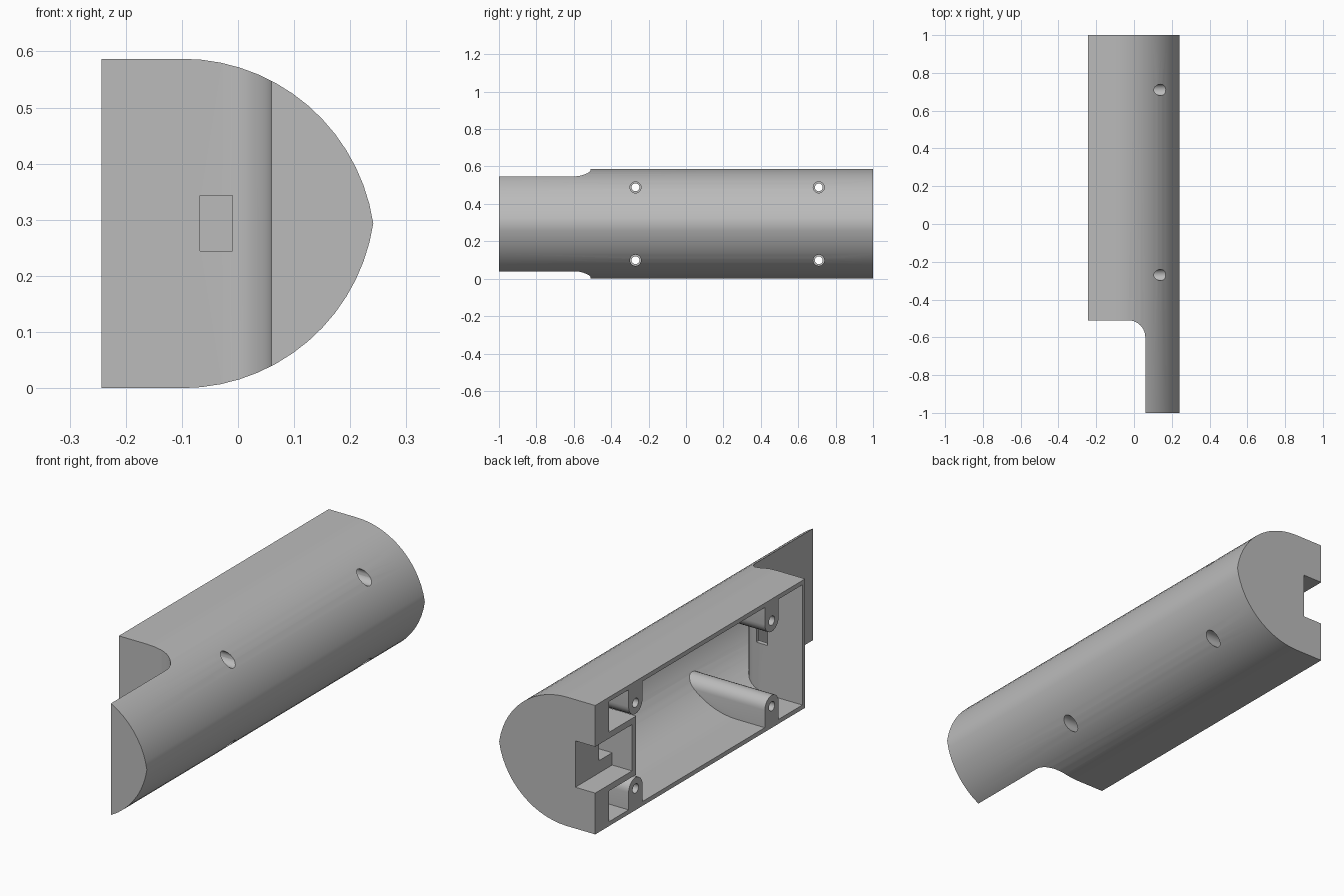
import bpy, bmesh, math
from mathutils import Vector

if "Cube" in bpy.data.objects:
    bpy.data.objects.remove(bpy.data.objects["Cube"], do_unlink=True)

HEIGHT, OPEN_X, WALL = 0.587, -0.243, 0.02
MID = HEIGHT / 2

plastic = bpy.data.materials.new("grey_plastic")
plastic.use_nodes = True
plastic.diffuse_color = (0.5, 0.5, 0.5, 1)
plastic.node_tree.nodes["Principled BSDF"].inputs["Base Color"].default_value = (0.5, 0.5, 0.5, 1)


def prism(name, pts, axis, lo, hi):
    """Extrude a 2D outline along an axis; the outline uses the other two axes in order."""
    def place(p, d):
        v = list(p)
        v.insert("xyz".index(axis), d)
        return Vector(v)
    bm = bmesh.new()
    a = [bm.verts.new(place(p, lo)) for p in pts]
    b = [bm.verts.new(place(p, hi)) for p in pts]
    bm.faces.new(a)
    bm.faces.new(b)
    for i in range(len(pts)):
        j = (i + 1) % len(pts)
        bm.faces.new((a[i], a[j], b[j], b[i]))
    bmesh.ops.recalc_face_normals(bm, faces=bm.faces)
    mesh = bpy.data.meshes.new(name)
    bm.to_mesh(mesh)
    bm.free()
    mesh.materials.append(plastic)
    ob = bpy.data.objects.new(name, mesh)
    bpy.context.collection.objects.link(ob)
    return ob


def box(name, x, y, z):
    return prism(name, [(x[0], z[0]), (x[1], z[0]), (x[1], z[1]), (x[0], z[1])], "y", *y)


def arc(cx, cy, r, start, end, n):
    angles = [start + (end - start) * i / n for i in range(n + 1)]
    return [(cx + r * math.cos(t), cy + r * math.sin(t)) for t in angles]


def cut(target, tool):
    """Subtract a tool from the target and discard the tool."""
    mod = target.modifiers.new("cut", "BOOLEAN")
    mod.operation, mod.solver, mod.object = "DIFFERENCE", "EXACT", tool
    bpy.context.view_layer.update()
    result = target.evaluated_get(bpy.context.evaluated_depsgraph_get())
    mesh = bpy.data.meshes.new_from_object(result)
    target.modifiers.clear()
    target.data = mesh
    bpy.data.objects.remove(tool, do_unlink=True)


def shell_outline(inset, open_x):
    """Pointed bow section made of two mirrored arcs."""
    r, cz = 0.345 - inset, 0.242
    lift = math.asin((MID - cz) / r)
    upper = arc(-0.1, cz, r, math.pi / 2, lift, 14)
    lower = [(x, HEIGHT - z) for x, z in reversed(upper[:-1])]
    return [(open_x, HEIGHT - inset)] + upper + lower + [(open_x, inset)]


def step_outline(grow):
    """Front step with a rounded inner corner, seen from above."""
    curve = arc(-0.03, -0.6, 0.09 + grow, 0, math.pi / 2, 10)
    return [(-0.6, -1.5), (curve[0][0], -1.5)] + curve + [(-0.6, curve[-1][1])]


# Outer body with the front step removed
body = prism("handle_shell", shell_outline(0, OPEN_X), "y", -1, 1)
cut(body, prism("step", step_outline(0), "z", -1, 2))

# Hollow interior, leaving walls, the rear socket block and four screw bosses
cavity = prism("cavity", shell_outline(WALL, OPEN_X - 0.1), "y", -1 + WALL, 0.9)
cut(cavity, prism("inner_step", step_outline(WALL), "z", -1, 2))
cut(cavity, box("socket_block", (-0.6, 0.02), (0.705, 1.2), (0.16, HEIGHT - 0.16)))
SCREWS = [(y, side) for y in (-0.27, 0.71) for side in (-1, 1)]
for y, side in SCREWS:
    outline = [(y + u, MID + side * (0.195 + v)) for u, v in
               [(-0.05, 0.3)] + arc(0, 0, 0.05, -math.pi, 0, 12) + [(0.05, 0.3)]]
    cut(cavity, prism("boss", outline, "x", -0.6, 0.6))
cut(body, cavity)

# Stepped screw holes
for y, side in SCREWS:
    for r, start in ((0.021, -0.6), (0.03, -0.15)):
        ring = arc(y, MID + side * 0.195, r, 0, 2 * math.pi, 20)[:-1]
        cut(body, prism("screw_hole", ring, "x", start, 0.6))

# Rear socket, its deeper slot, and the cable passages
PASSAGE = (0.244, HEIGHT - 0.244)
cut(body, box("socket", (-0.6, -0.143), (0.735, 1.2), (0.188, HEIGHT - 0.188)))
cut(body, box("slot", (-0.2, -0.01), (0.735, 0.83), PASSAGE))
cut(body, box("rear_passage", (-0.068, -0.01), (0.6, 0.78), PASSAGE))
cut(body, box("front_passage", (-0.068, -0.01), (-0.7, -0.4), PASSAGE))

# Smooth the curved walls while keeping the edges crisp
for ob in bpy.context.selected_objects:
    ob.select_set(False)
body.select_set(True)
bpy.context.view_layer.objects.active = body
bpy.ops.object.shade_smooth_by_angle(angle=math.radians(30))
